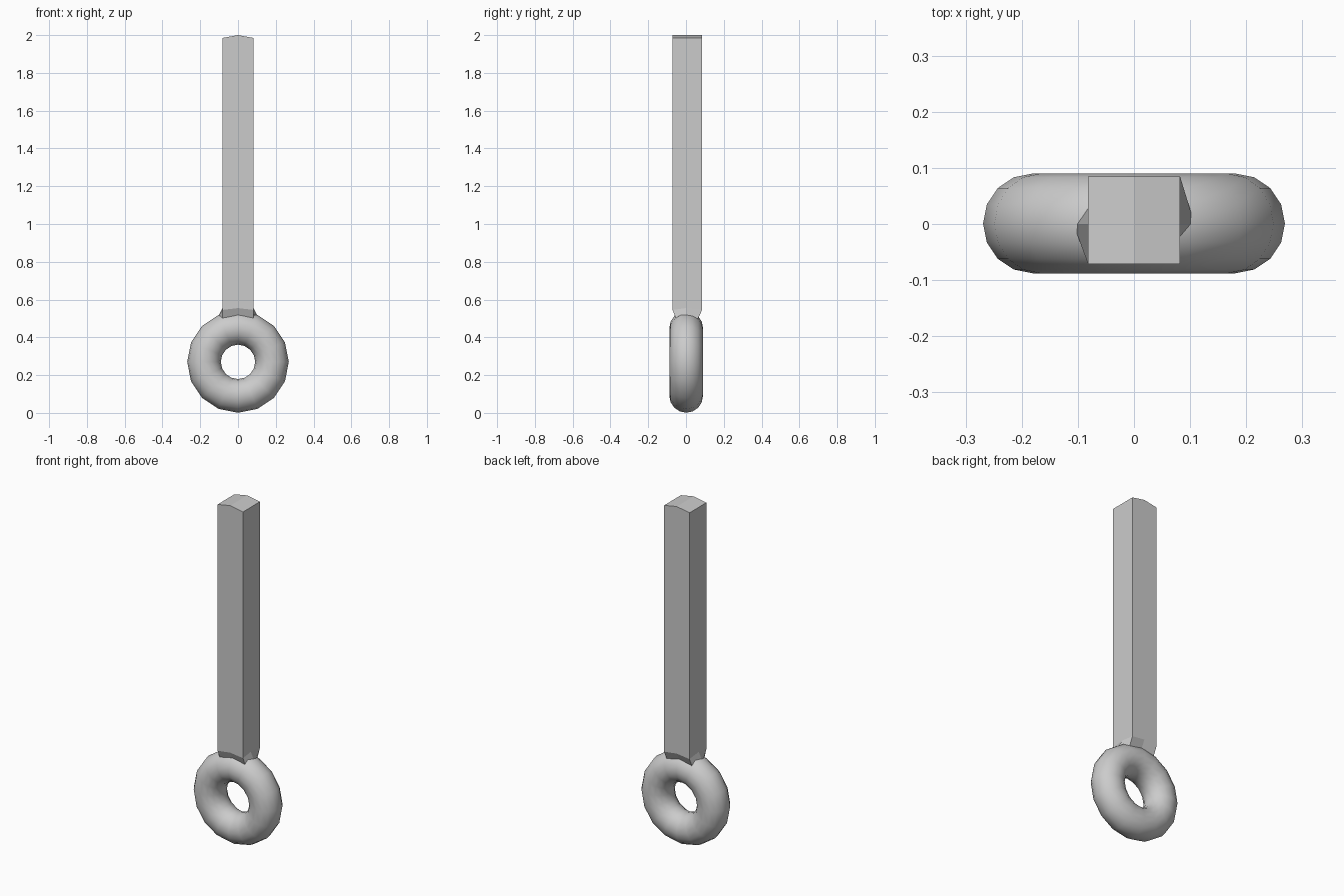
import bpy, bmesh, math

if "Cube" in bpy.data.objects:
    bpy.data.objects.remove(bpy.data.objects["Cube"])

# Ring at the bottom, standing upright and facing the front
bpy.ops.mesh.primitive_torus_add(
    major_segments=16, minor_segments=16, major_radius=0.18, minor_radius=0.089,
    location=(0, 0.001, 0.27), rotation=(math.pi / 2, 0, 0))
ring = bpy.context.object
ring.name = "ring"
bpy.ops.object.shade_smooth()

# Square shaft with a slightly ridged top and a flared, chamfered foot
bm = bmesh.new()
HALF, FRONT, BACK = 0.082, -0.071, 0.085


def loop(points):
    return [bm.verts.new(p) for p in points]


def section(x, y0, y1, z_side, z_mid, mid_x, mid_y):
    """Eight-sided section: corners plus the middle of every side."""
    ym = 0.0
    return loop([(-x, y0, z_side), (0, y0, z_mid), (x, y0, z_side),
                 (mid_x, ym, mid_y), (x, y1, z_side), (0, y1, z_mid),
                 (-x, y1, z_side), (-mid_x, ym, mid_y)])


top = section(HALF, FRONT, BACK, 1.985, 2.0, HALF, 1.985)
neck = section(HALF, FRONT, BACK, 0.545, 0.555, HALF, 0.555)
foot = section(HALF, -0.045, 0.055, 0.48, 0.50, 0.108, 0.505)
for upper, lower in ((top, neck), (neck, foot)):
    for i in range(8):
        j = (i + 1) % 8
        bm.faces.new((lower[i], lower[j], upper[j], upper[i]))

# Ridged top halves and the hidden underside
bm.faces.new((top[0], top[1], top[5], top[6], top[7]))
bm.faces.new((top[1], top[2], top[3], top[4], top[5]))
bm.faces.new(list(reversed(foot)))
bmesh.ops.recalc_face_normals(bm, faces=bm.faces)

mesh = bpy.data.meshes.new("shaft")
bm.to_mesh(mesh)
bm.free()
shaft = bpy.data.objects.new("shaft", mesh)
bpy.context.collection.objects.link(shaft)
